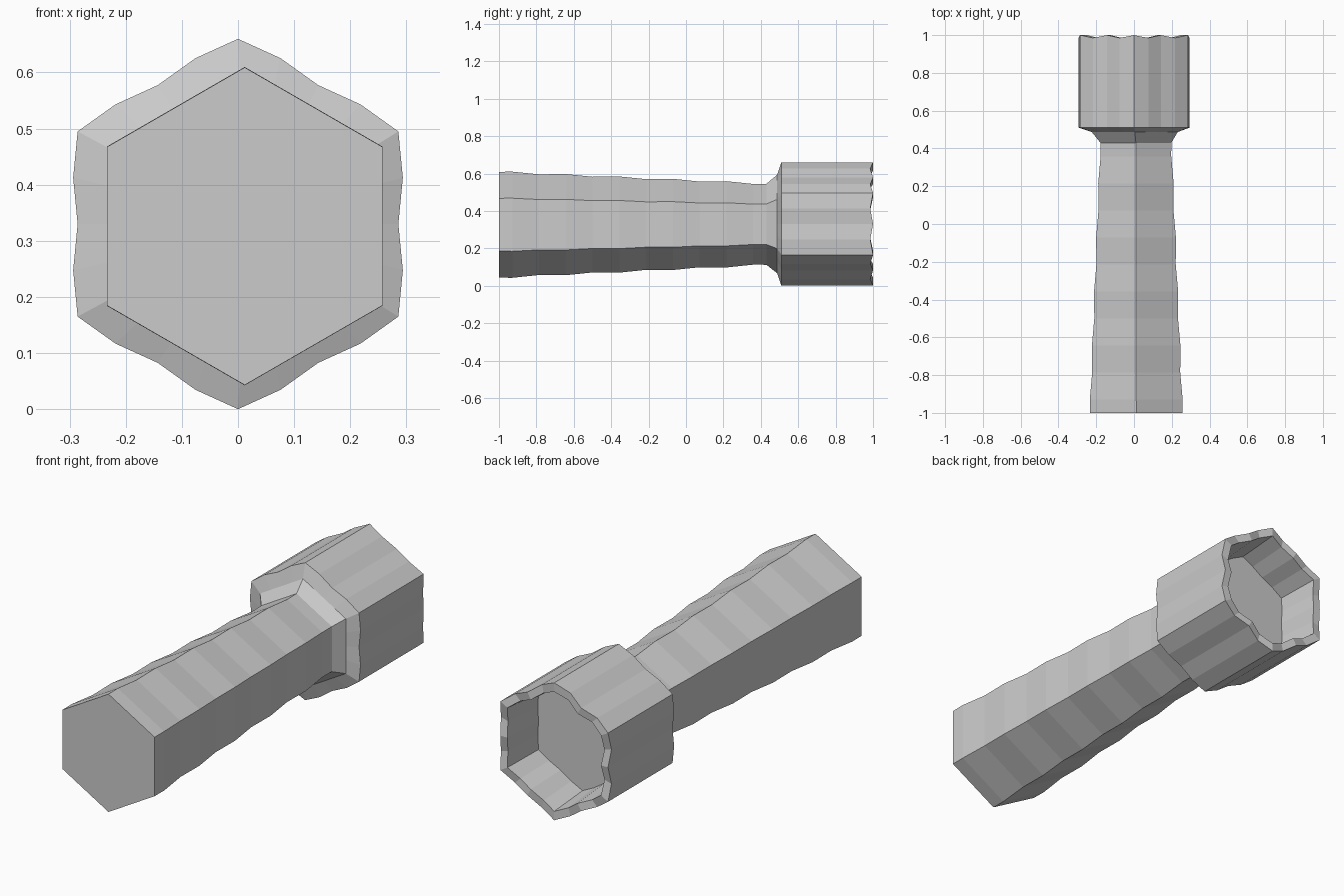
import bpy, bmesh
from math import sin, cos, pi
from mathutils import Vector

if "Cube" in bpy.data.objects:
    bpy.data.objects.remove(bpy.data.objects["Cube"])

CZ = 0.33


def ring(y, r, cx=0.0, cz=CZ, div=1, wave=0.0, dip=0.0):
    """Hexagon in the xz plane; with div=4 the quarter points bulge and dip."""
    pts = []
    corners = [Vector((r * sin(k * pi / 3), 0, r * cos(k * pi / 3))) for k in range(6)]
    for k in range(6):
        a, b = corners[k], corners[(k + 1) % 6]
        out = (a + b).normalized()
        for j in range(div):
            odd = j % 2
            p = a.lerp(b, j / div) + out * wave * odd
            pts.append((p.x + cx, y - dip * odd, p.z + cz))
    return pts


def loft(name, rings, cap_start=False, cap_end=False):
    bm = bmesh.new()
    loops = [[bm.verts.new(p) for p in r] for r in rings]
    for a, b in zip(loops, loops[1:]):
        n = len(a)
        for i in range(n):
            j = (i + 1) % n
            bm.faces.new((a[i], a[j], b[j], b[i]))
    if cap_start:
        bm.faces.new(loops[0])
    if cap_end:
        bm.faces.new(loops[-1])
    bmesh.ops.recalc_face_normals(bm, faces=bm.faces)
    mesh = bpy.data.meshes.new(name)
    bm.to_mesh(mesh)
    bm.free()
    obj = bpy.data.objects.new(name, mesh)
    bpy.context.collection.objects.link(obj)
    return obj


# Tapered, slightly rippled handle with a flared collar
steps = 20
shaft = []
for i in range(steps + 1):
    t = i / steps
    ripple = 0.004 * sin(t * 5 * 2 * pi) if 0 < i < steps else 0
    shaft.append(ring(-1 + 1.43 * t, 0.283 + (0.2165 - 0.283) * t + ripple,
                      cx=0.012 - 0.002 * t, cz=0.326 + 0.0025 * t))
shaft.append(ring(0.487, 0.263, cx=0.004))
loft("handle", shaft, cap_start=True)

# Scalloped hexagonal head with a recessed socket
loft("head", [
    ring(0.487, 0.263, cx=0.004, div=4),
    ring(0.51, 0.33, div=4, wave=0.008),
    ring(1.0, 0.33, div=4, wave=0.008, dip=0.015),
    ring(1.0, 0.287, div=4, wave=0.008, dip=0.015),
    ring(0.785, 0.27, div=4, wave=0.004),
], cap_end=True)
